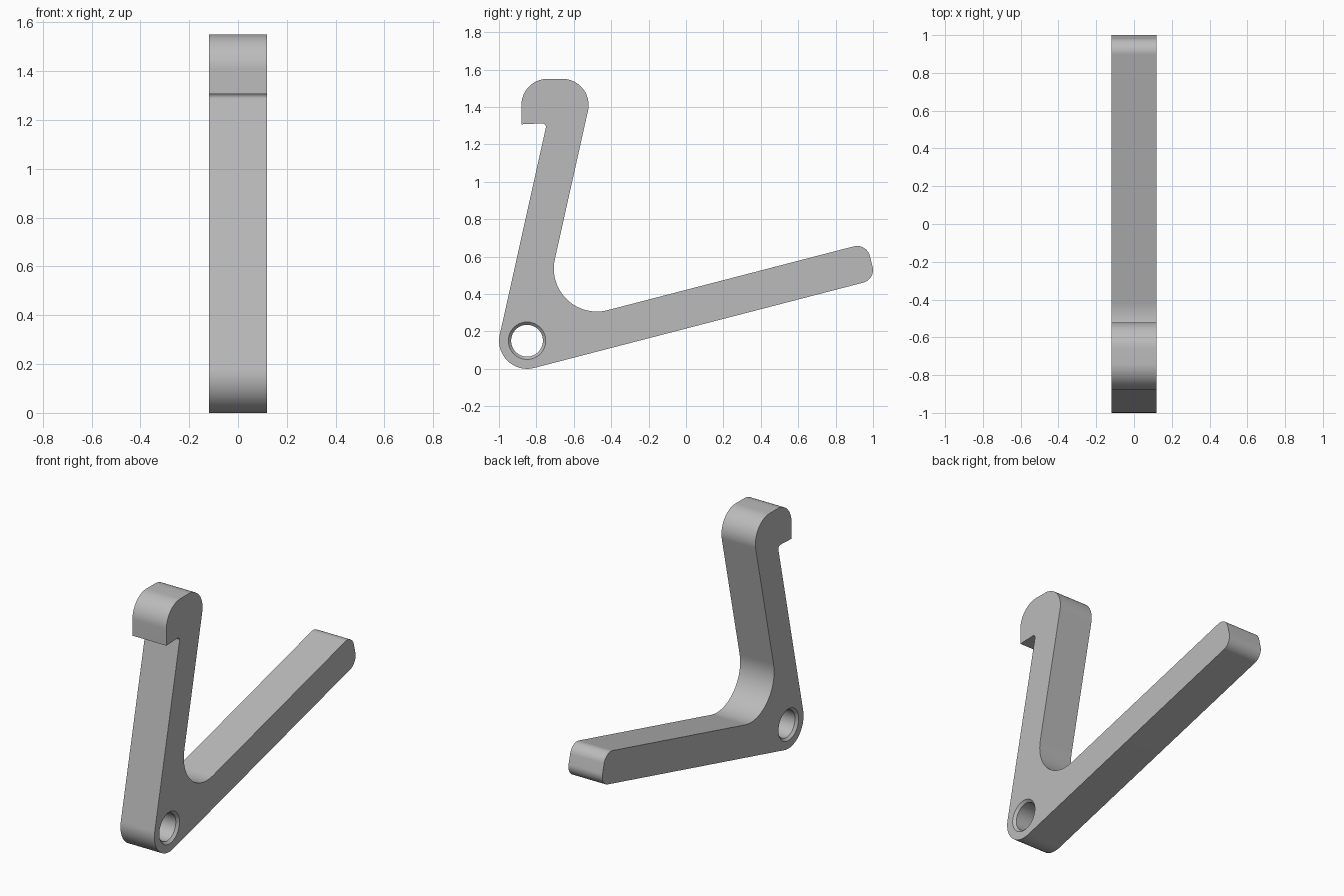
import bpy, bmesh, math
from mathutils import Vector

cube = bpy.data.objects.get("Cube")
if cube:
    bpy.data.objects.remove(cube, do_unlink=True)

HALF = 0.118             # half thickness of the plate
PIVOT = (-0.85, 0.15)    # hole centre in y, z
HOLE, RIM = 0.085, 0.1   # bore radius and chamfer rim radius

grey = bpy.data.materials.new("satin_grey")
grey.use_nodes = True
grey.diffuse_color = (0.5, 0.5, 0.5, 1)
grey.node_tree.nodes["Principled BSDF"].inputs["Base Color"].default_value = (0.5, 0.5, 0.5, 1)


def fillet(prev, corner, nxt, radius):
    """Points of an arc of the given radius that rounds a corner."""
    if radius == 0:
        return [corner]
    a, b = (prev - corner).normalized(), (nxt - corner).normalized()
    half = a.angle(b) / 2
    centre = corner + (a + b).normalized() * radius / math.sin(half)
    start = corner + a * radius / math.tan(half) - centre
    end = corner + b * radius / math.tan(half) - centre
    sweep = math.atan2(start.x * end.y - start.y * end.x, start.dot(end))
    steps = max(4, int(abs(sweep) / math.radians(4)))
    points = []
    for i in range(steps + 1):
        t = sweep * i / steps
        c, s = math.cos(t), math.sin(t)
        points.append(centre + Vector((start.x * c - start.y * s, start.x * s + start.y * c)))
    return points


def make_object(name, bm):
    bmesh.ops.recalc_face_normals(bm, faces=bm.faces)
    mesh = bpy.data.meshes.new(name)
    bm.to_mesh(mesh)
    bm.free()
    mesh.materials.append(grey)
    obj = bpy.data.objects.new(name, mesh)
    bpy.context.collection.objects.link(obj)
    return obj


def loft(name, rings):
    """Closed solid through rings of matching points."""
    bm = bmesh.new()
    loops = [[bm.verts.new(p) for p in ring] for ring in rings]
    for low, high in zip(loops, loops[1:]):
        for i in range(len(low)):
            bm.faces.new((low[i - 1], low[i], high[i], high[i - 1]))
    bm.faces.new(loops[0])
    bm.faces.new(loops[-1])
    return make_object(name, bm)


# Side outline: (y, z, corner radius)
corners = [
    (-1.049, -0.057, 0.15),   # pivot end
    (1.015, 0.478, 0.07),     # lever tip, lower
    (0.965, 0.672, 0.07),     # lever tip, upper
    (-0.783, 0.219, 0.23),    # inner elbow
    (-0.486, 1.55, 0.14),     # hook head, rear
    (-0.88, 1.55, 0.14),      # hook head, front
    (-0.88, 1.307, 0),        # hook lip
    (-0.744, 1.313, 0.02),    # hook throat
]
outline = []
for i, (y, z, radius) in enumerate(corners):
    before, after = corners[i - 1], corners[(i + 1) % len(corners)]
    outline += fillet(Vector(before[:2]), Vector((y, z)), Vector(after[:2]), radius)

lever = loft("hooked_lever", [[(x, p.x, p.y) for p in outline] for x in (-HALF, HALF)])


# Pivot hole with a chamfer on each side
def circle(x, radius, count=64):
    return [(x, PIVOT[0] + radius * math.cos(math.tau * i / count),
             PIVOT[1] + radius * math.sin(math.tau * i / count)) for i in range(count)]


chamfer = RIM - HOLE
over = 0.03
cutter = loft("pivot_hole_cutter", [
    circle(-HALF - over, RIM + over), circle(-HALF + chamfer, HOLE),
    circle(HALF - chamfer, HOLE), circle(HALF + over, RIM + over)])
cutter.hide_render = True

cut = lever.modifiers.new("pivot_hole", 'BOOLEAN')
cut.operation = 'DIFFERENCE'
cut.solver = 'EXACT'
cut.object = cutter

bpy.ops.object.select_all(action='DESELECT')
bpy.context.view_layer.objects.active = lever
lever.select_set(True)
bpy.ops.object.modifier_apply(modifier=cut.name)
bpy.data.objects.remove(cutter, do_unlink=True)
bpy.ops.object.shade_smooth_by_angle(angle=math.radians(30))
